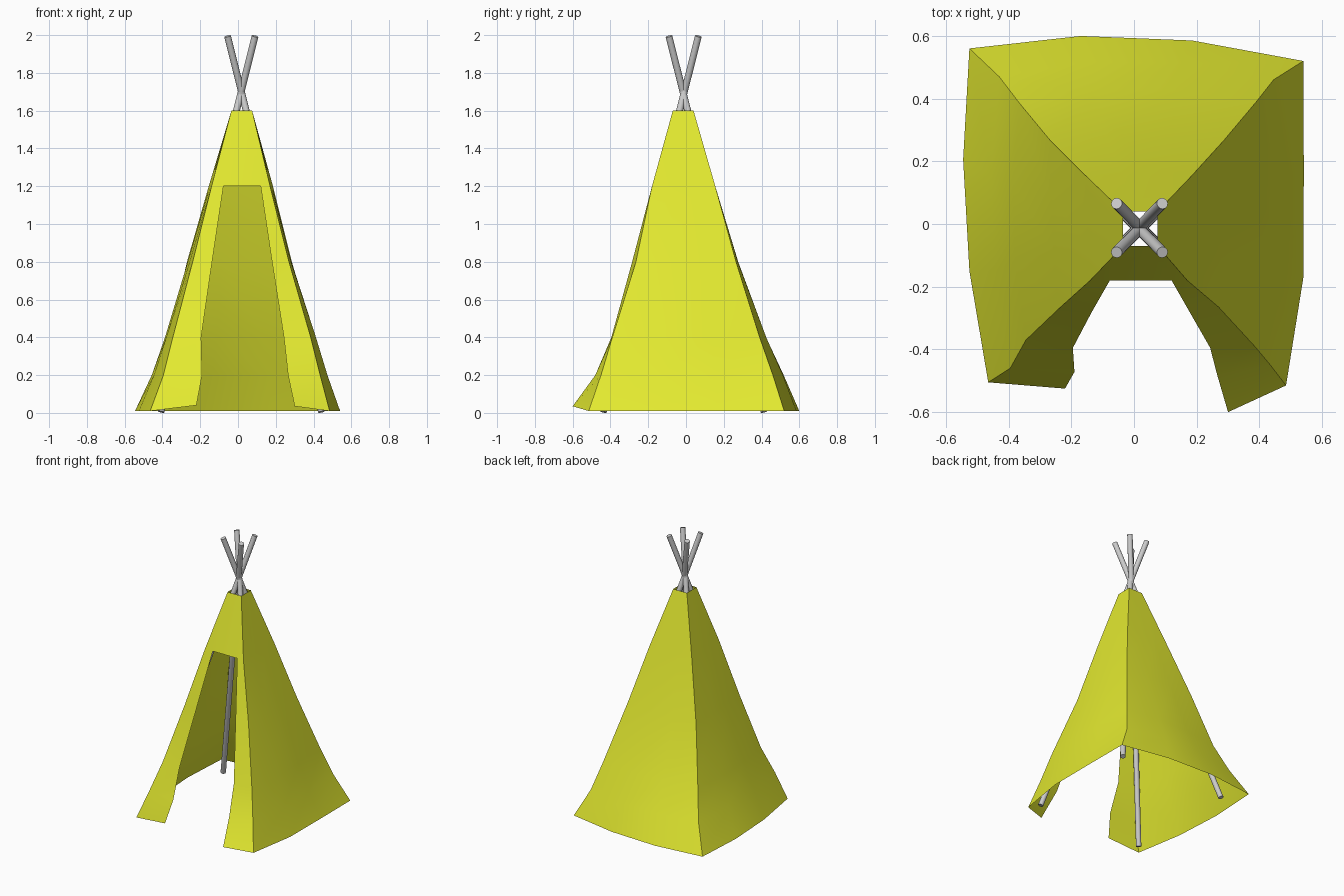
import bpy, bmesh, math
from mathutils import Vector

if "Cube" in bpy.data.objects:
    bpy.data.objects.remove(bpy.data.objects["Cube"])

yellow = bpy.data.materials.new("yellow_canvas")
yellow.diffuse_color = (0.78, 0.83, 0.03, 1)
yellow.use_nodes = True
yellow.node_tree.nodes["Principled BSDF"].inputs["Base Color"].default_value = yellow.diffuse_color


def smooth(obj, angle):
    bpy.ops.object.select_all(action='DESELECT')
    obj.select_set(True)
    bpy.context.view_layer.objects.active = obj
    bpy.ops.object.shade_smooth_by_angle(angle=math.radians(angle))


# Seam lines of the canvas, (x, y) at each height, plus the two door edges
levels = [0.01, 0.2, 0.4, 0.8, 1.2, 1.6]
front_right = [(.485, -.515), (.435, -.45), (.385, -.39), (.27, -.265), (.17, -.18), (.075, -.07)]
back_right = [(.54, .52), (.445, .46), (.39, .39), (.285, .265), (.185, .155), (.075, .04)]
back_left = [(-.525, .56), (-.43, .47), (-.365, .385), (-.27, .27), (-.155, .155), (-.035, .04)]
front_left = [(-.465, -.505), (-.395, -.46), (-.345, -.37), (-.24, -.27), (-.14, -.18), (-.035, -.07)]
door_right = [(.30, -.60), (.265, -.48), (.243, -.395), (.18, -.285), (.12, -.18), (.04, -.07)]
door_left = [(-.22, -.525), (-.19, -.472), (-.195, -.395), (-.137, -.285), (-.077, -.18), (0, -.07)]
slack = [1, .95, .7, .15, 0, 0]      # how far the cloth bulges at each height


def column(points, hem=0.01):
    return [Vector((x, y, z)) for (x, y), z in zip(points, [hem] + levels[1:])]


def bulged(a, b, t, push):
    """Column of points part-way between two seams, pushed outwards."""
    return [p.lerp(q, t) + Vector(push) * s
            for p, q, s in zip(column(a), column(b), slack)]


columns = [
    column(door_right, 0.035), column(front_right),
    bulged(front_right, back_right, 1 / 3, (.037, 0, 0)),
    bulged(front_right, back_right, 2 / 3, (.02, 0, 0)),
    column(back_right),
    bulged(back_right, back_left, 1 / 3, (0, .052, 0)),
    bulged(back_right, back_left, 2 / 3, (0, .053, 0)),
    column(back_left),
    bulged(back_left, front_left, 1 / 3, (-.04, 0, 0)),
    bulged(back_left, front_left, 2 / 3, (-.04, 0, 0)),
    column(front_left), column(door_left, 0.04),
]

# Canvas: one sheet around the frame, open below the door top
bm = bmesh.new()
grid = [[bm.verts.new(p) for p in col] for col in columns]
for i, a in enumerate(grid):
    b = grid[(i + 1) % len(grid)]
    first = len(levels) - 2 if i == len(grid) - 1 else 0
    for j in range(first, len(levels) - 1):
        bm.faces.new((a[j], b[j], b[j + 1], a[j + 1]))
mesh = bpy.data.meshes.new("canvas")
bm.to_mesh(mesh)
bm.free()
canvas = bpy.data.objects.new("canvas", mesh)
bpy.context.collection.objects.link(canvas)
mesh.materials.append(yellow)
smooth(canvas, 35)

# Four crossing poles
for side_y, depth in ((-1, "front"), (1, "back")):
    for side_x, side in ((-1, "left"), (1, "right")):
        foot = Vector((.0175 + side_x * .425, -.0125 + side_y * .425, .006))
        tip = Vector((.0175 - side_x * .073, -.0125 - side_y * .078, 1.994))
        bpy.ops.mesh.primitive_cylinder_add(
            vertices=16, radius=.018, depth=(tip - foot).length,
            location=(foot + tip) / 2,
            rotation=(tip - foot).to_track_quat('Z', 'Y').to_euler())
        pole = bpy.context.object
        pole.name = f"pole_{depth}_{side}"
        smooth(pole, 35)
